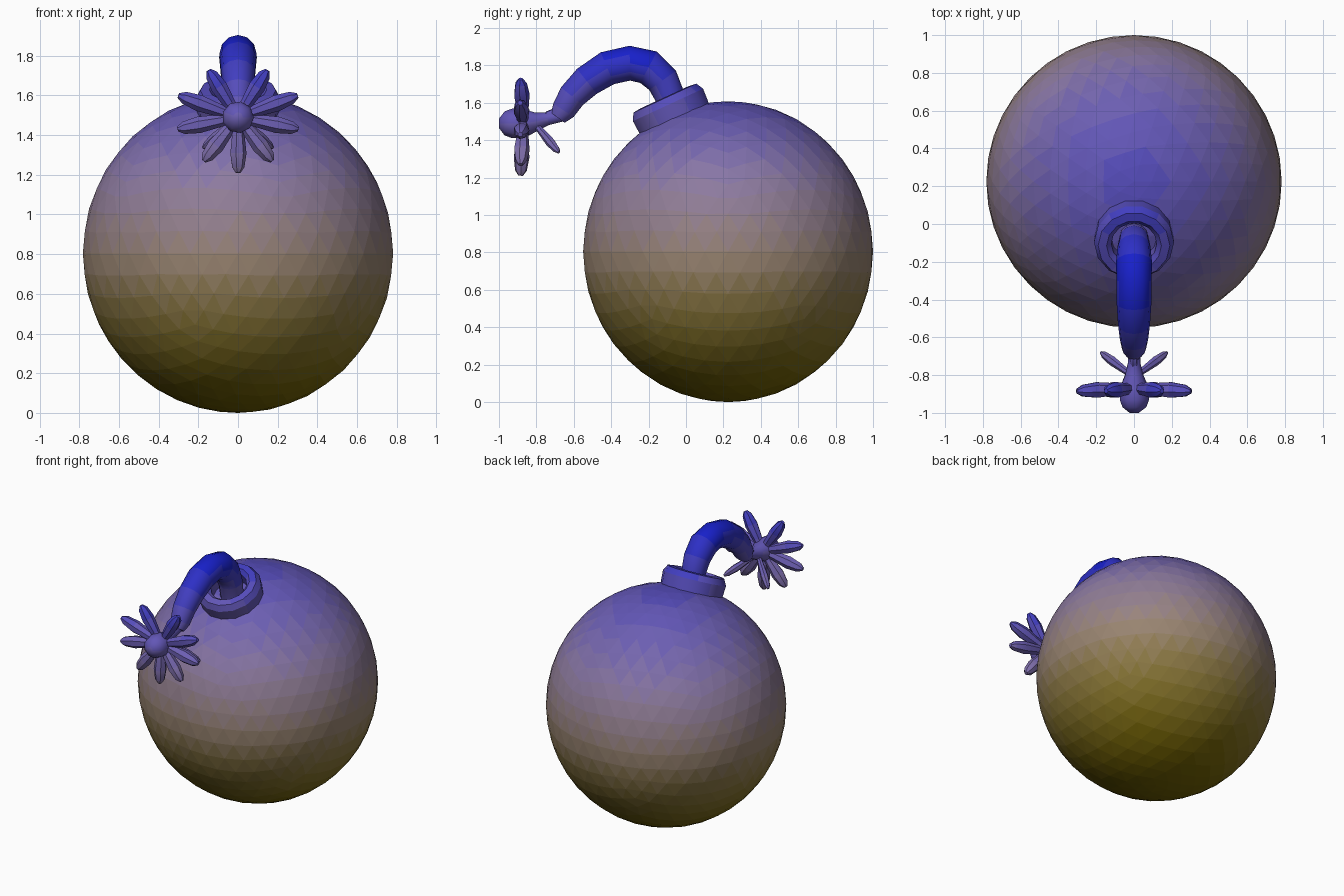
import bpy, bmesh, math
from mathutils import Vector, Matrix

if "Cube" in bpy.data.objects:
    bpy.data.objects.remove(bpy.data.objects["Cube"])

# Height gradient: olive at the bottom, mauve in the middle, blue on top
STOPS = [(0.0, (.42, .36, .0)), (0.4, (.52, .45, .20)), (0.8, (.60, .52, .47)),
         (1.2, (.54, .47, .64)), (1.6, (.36, .32, .72)), (1.9, (.08, .12, .80))]
BANDS = 24


def gradient(z):
    for (z0, c0), (z1, c1) in zip(STOPS, STOPS[1:]):
        if z <= z1:
            t = (z - z0) / (z1 - z0)
            return [(a + (b - a) * t) ** 2.2 for a, b in zip(c0, c1)]
    return [c ** 2.2 for c in STOPS[-1][1]]


MATS = []
for i in range(BANDS):
    m = bpy.data.materials.new(f"gradient_{i:02d}")
    m.diffuse_color = (*gradient((i + .5) * 1.9 / BANDS), 1)
    m.use_nodes = True
    m.node_tree.nodes["Principled BSDF"].inputs["Base Color"].default_value = m.diffuse_color
    MATS.append(m)


def finish(name, bm, angle):
    bmesh.ops.recalc_face_normals(bm, faces=bm.faces)
    used = []
    for f in bm.faces:
        i = max(0, min(BANDS - 1, int(f.calc_center_median().z / 1.9 * BANDS)))
        if i not in used:
            used.append(i)
        f.material_index = used.index(i)
        f.smooth = angle > 0
    for e in bm.edges:
        if len(e.link_faces) == 2 and e.calc_face_angle() > math.radians(angle):
            e.smooth = False
    me = bpy.data.meshes.new(name)
    bm.to_mesh(me)
    bm.free()
    for i in used:
        me.materials.append(MATS[i])
    ob = bpy.data.objects.new(name, me)
    bpy.context.collection.objects.link(ob)
    return ob


def tube(bm, path, radii, sides):
    """Skin a round tube along a path, capped at both ends."""
    pts = [Vector(p) for p in path]
    rings = []
    d0 = pts[-1] - pts[0]
    ref = Vector((1, 0, 0)) if abs(d0.x) < .2 * d0.length else Vector((0, 1, 0))
    for i, p in enumerate(pts):
        d = (pts[min(i + 1, len(pts) - 1)] - pts[max(i - 1, 0)]).normalized()
        u = (ref - d * ref.dot(d)).normalized()
        v = d.cross(u)
        rings.append([bm.verts.new(p + radii[i] * (u * math.cos(a) + v * math.sin(a)))
                      for a in (2 * math.pi * k / sides for k in range(sides))])
    for r, s in zip(rings, rings[1:]):
        for k in range(sides):
            n = (k + 1) % sides
            bm.faces.new((r[k], r[n], s[n], s[k]))
    bm.faces.new(rings[0])
    bm.faces.new(rings[-1])


# Round body
bm = bmesh.new()
bmesh.ops.create_icosphere(bm, subdivisions=4, radius=1, matrix=(
    Matrix.Translation((0, .225, .804)) @ Matrix.Diagonal((.782, .775, .804, 1))))
finish("body", bm, 0)

# Tilted hollow collar: profile (radius, height) spun around its axis
bm = bmesh.new()
axis = Vector((0, -.42, .91)).normalized()
rot = Vector((0, 0, 1)).rotation_difference(axis).to_matrix().to_4x4()
place = Matrix.Translation((0, -.113, 1.625)) @ rot
profile = [(.205, -.16), (.212, -.04), (.19, 0), (.145, .005), (.12, -.02), (.12, -.16)]
N = 14
rings = [[bm.verts.new(place @ Vector((r * math.cos(a), r * math.sin(a), h)))
          for r, h in profile] for a in (2 * math.pi * k / N for k in range(N))]
for k in range(N):
    a, b = rings[k], rings[(k + 1) % N]
    for j in range(len(profile)):
        n = (j + 1) % len(profile)
        bm.faces.new((a[j], b[j], b[n], a[n]))
finish("collar", bm, 30)

# Curved fuse
bm = bmesh.new()
fuse = [(-.06, 1.48, .075), (-.085, 1.63, .08), (-.125, 1.72, .088), (-.2, 1.79, .095),
        (-.3, 1.812, .093), (-.42, 1.785, .092), (-.53, 1.715, .085), (-.61, 1.635, .075),
        (-.655, 1.56, .065), (-.685, 1.52, .045)]
tube(bm, [(0, y, z) for y, z, r in fuse], [r for y, z, r in fuse], 12)
finish("fuse", bm, 40)

# Spark: core, front nub and stem joined to the fuse
C = Vector((0, -.87, 1.49))
bm = bmesh.new()
tube(bm, [(0, -.66, 1.53), (0, -.74, 1.515), (0, -.80, 1.50), (0, -.87, 1.49),
          (0, -.93, 1.49), (0, -.97, 1.49), (0, -1.0, 1.49)],
     [.03, .035, .05, .08, .08, .065, .025], 9)
finish("spark_core", bm, 40)


def ray(name, start, tip, width):
    d = tip - start
    bm = bmesh.new()
    tube(bm, [start + d * t for t in (0, .3, .65, .9, 1)],
         [width * s for s in (.55, .75, 1, .75, .3)], 7)
    finish(name, bm, 40)


# Star-shaped ring of rays, mirrored left and right
for deg, length in ((-90, .28), (-52, .28), (-11, .31), (20, .32), (58, .28)):
    for side in ((1,) if deg == -90 else (1, -1)):
        a = math.radians(deg)
        d = Vector((side * math.cos(a), -.05, math.sin(a)))
        ray("spark_ray", C, C + d * length, .043)

# Thin rays sweeping backwards
for side in (1, -1):
    ray("spark_back_ray", C + Vector((0, .06, 0)), Vector((side * .175, -.68, 1.335)), .026)
ray("spark_back_ray", C + Vector((0, .06, 0)), Vector((0, -.69, 1.56)), .024)
